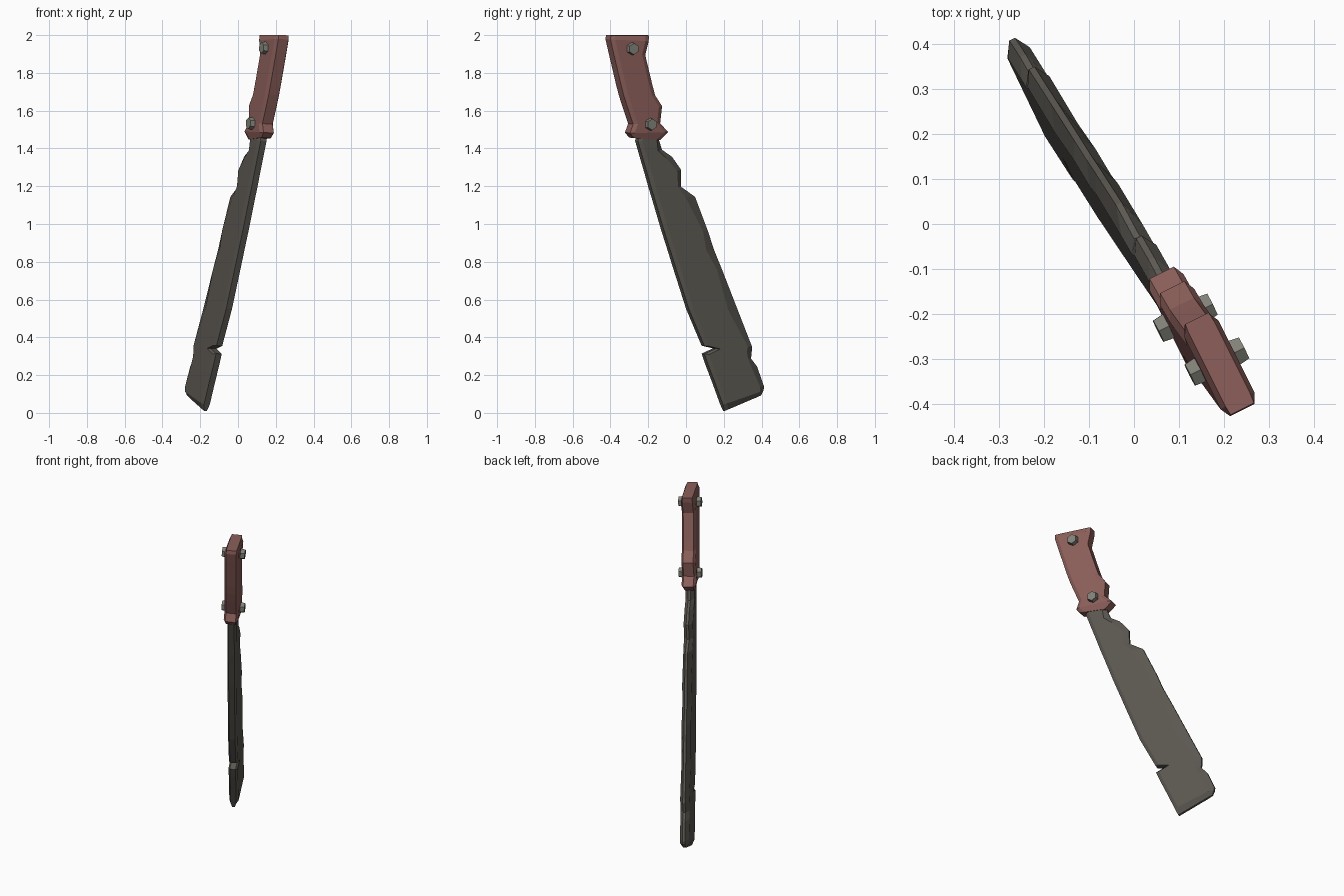
import bpy, bmesh, math
from mathutils import Vector

if "Cube" in bpy.data.objects:
    bpy.data.objects.remove(bpy.data.objects["Cube"])

# Knife plane: leaning sheet x = f(y, z), with its normal
NORMAL = Vector((1, 0.5, -0.054)).normalized()


def on_plane(y, z, off=0.0):
    return Vector((-0.5 * y - 0.073 + 0.054 * z, y, z)) + NORMAL * off


def material(name, rgb):
    m = bpy.data.materials.new(name)
    m.diffuse_color = (*rgb, 1)
    m.use_nodes = True
    m.node_tree.nodes["Principled BSDF"].inputs["Base Color"].default_value = m.diffuse_color
    return m


STEEL = material("dark steel", (0.107, 0.098, 0.084))
WOOD = material("red brown wood", (0.26, 0.114, 0.102))
BOLT = material("grey bolt metal", (0.22, 0.22, 0.19))


def finish(name, bm, mat):
    bmesh.ops.recalc_face_normals(bm, faces=bm.faces)
    me = bpy.data.meshes.new(name)
    bm.to_mesh(me)
    bm.free()
    me.materials.append(mat)
    ob = bpy.data.objects.new(name, me)
    bpy.context.collection.objects.link(ob)
    return ob


def loft(name, rows, mat):
    """Rows: spine y,z, edge y,z, bevel widths, half thickness of spine, body, edge."""
    bm = bmesh.new()
    rings = []
    for sy, sz, ey, ez, b1, b2, hs, hb, he in rows:
        s, e = Vector((sy, sz)), Vector((ey, ez))
        d = (e - s).normalized()
        half = [(s, hs), (s + d * b1, hb), (e - d * b2, hb), (e, he)]
        pts = [on_plane(*p, t) for p, t in half]
        pts += [on_plane(*p, -t) for p, t in reversed(half)]
        rings.append([bm.verts.new(p) for p in pts])
    for a, b in zip(rings, rings[1:]):
        for i in range(8):
            j = (i + 1) % 8
            bm.faces.new((a[i], a[j], b[j], b[i]))
    bm.faces.new(rings[0])
    bm.faces.new(rings[-1])
    return finish(name, bm, mat)


# Blade: stations from the tang down to the tip, last value is the edge bevel width
blade = [
    (-.25, 1.50, -.15, 1.50, .02), (-.262, 1.44, -.145, 1.44, .02),
    (-.245, 1.38, -.13, 1.393, .03), (-.232, 1.335, -.077, 1.356, .04),
    (-.21, 1.26, -.029, 1.287, .03), (-.192, 1.195, -.029, 1.197, .025),
    (-.175, 1.14, .045, 1.144, .06), (-.125, .97, .114, .96, .035),
    (-.09, .86, .145, .864, .05), (-.058, .757, .188, .758, .035),
    (.008, .55, .272, .542, .06), (.09, .355, .346, .352, .03),
    (.15, .341, .345, .325, .035), (.09, .313, .341, .288, .025),
    (.11, .255, .373, .246, .04), (.15, .15, .41, .14, .03),
    (.188, .045, .408, .122, .03)]
rows = [(*r[:4], .02, r[4], .017, .027, .007) for r in blade]
rows.append((.2, .01, .395, .093, .02, .03, .008, .008, .006))
loft("blade", rows, STEEL)

# Handle: stations from the butt down to the flared guard
grip = [
    (-.413, 1.978, -.211, 1.97), (-.4, 1.92, -.229, 1.895),
    (-.357, 1.737, -.192, 1.74), (-.343, 1.683, -.177, 1.683),
    (-.325, 1.625, -.14, 1.625), (-.293, 1.53, -.15, 1.535),
    (-.31, 1.483, -.108, 1.488)]
rows = [(*r, .02, .022, .03, .042, .03) for r in grip]
rows.insert(0, (-.41, 2.0, -.209, 2.0, .02, .02, .029, .031, .029))
rows.append((-.288, 1.456, -.15, 1.446, .02, .02, .028, .03, .028))
loft("handle", rows, WOOD)

# Hexagonal bolt heads on both sides of the handle
for pos, (y, z) in {"upper": (-.305, 1.93), "lower": (-.208, 1.53)}.items():
    for side, sign in (("right", 1), ("left", -1)):
        bm = bmesh.new()
        bmesh.ops.create_cone(bm, cap_ends=True, segments=6, radius1=.036,
                              radius2=.03, depth=.04)
        ob = finish(f"{pos}_{side}_bolt", bm, BOLT)
        ob.location = on_plane(y, z, sign * .047)
        ob.rotation_euler = (NORMAL * sign).to_track_quat('Z', 'Y').to_euler()
